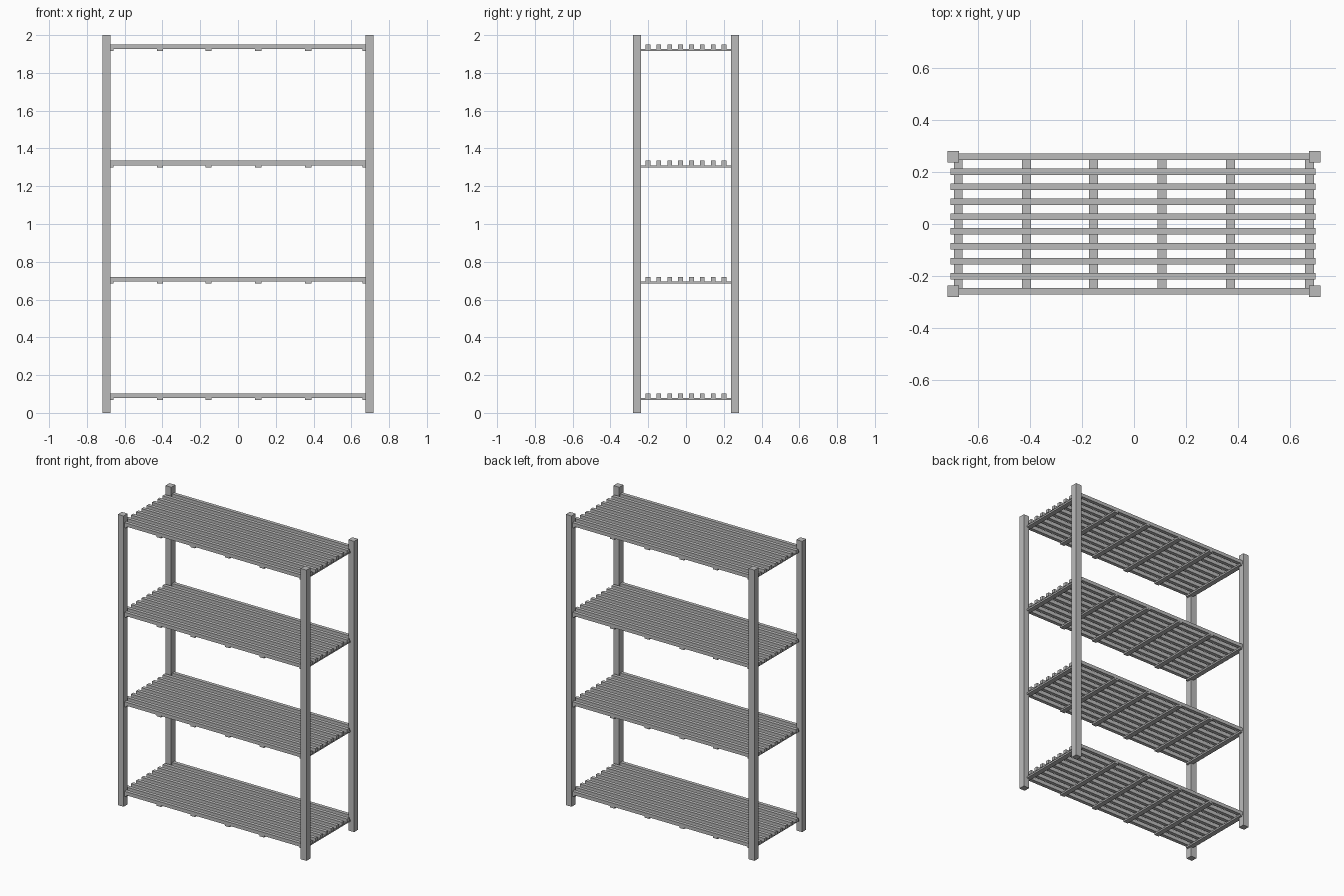
import bpy

# Remove the default cube only
if "Cube" in bpy.data.objects:
    bpy.data.objects.remove(bpy.data.objects["Cube"], do_unlink=True)

GREY = (0.5, 0.5, 0.5, 1.0)
grey = bpy.data.materials.new("plain_grey")
grey.use_nodes = True
grey.diffuse_color = GREY
grey.node_tree.nodes["Principled BSDF"].inputs["Base Color"].default_value = GREY


def box(name, x, y, z):
    """Box spanning the (low, high) pairs x, y and z."""
    bpy.ops.mesh.primitive_cube_add(size=1, location=[sum(s) / 2 for s in (x, y, z)])
    obj = bpy.context.object
    obj.name = name
    obj.scale = [s[1] - s[0] for s in (x, y, z)]
    bpy.ops.object.transform_apply(location=False, rotation=False, scale=True)
    obj.data.materials.append(grey)
    return obj


def around(centre, width):
    return (centre - width / 2, centre + width / 2)


POST, SLAT, SLAT_PITCH = 0.044, 0.025, 0.0575
POST_X, POST_Y = 0.696, 0.259
SLAT_H, BATTEN_H, BATTEN_W = 0.024, 0.011, 0.034
BATTENS = (-0.676, -0.413, -0.156, 0.108, 0.371, 0.675)

# Four corner posts
for side, sx in (("right", -1), ("left", 1)):
    for end, sy in (("front", -1), ("back", 1)):
        box(f"{end}_{side}_post", around(sx * POST_X, POST),
            around(sy * POST_Y, POST), (0, 2))

# Four slatted shelves
for level in range(4):
    top = 0.103 + level * 0.616
    bottom = top - SLAT_H
    # Long slats; the outermost pair runs between the posts
    for i in range(10):
        y = (i - 4.5) * SLAT_PITCH
        span = (-0.68, 0.68) if i in (0, 9) else (-0.706, 0.698)
        box(f"shelf_{level + 1}_slat_{i + 1}", span, around(y, SLAT), (bottom, top))
    # Flat cross battens underneath
    for i, x in enumerate(BATTENS):
        box(f"shelf_{level + 1}_batten_{i + 1}", around(x, BATTEN_W),
            (-0.27, 0.27), (bottom - BATTEN_H, bottom))
